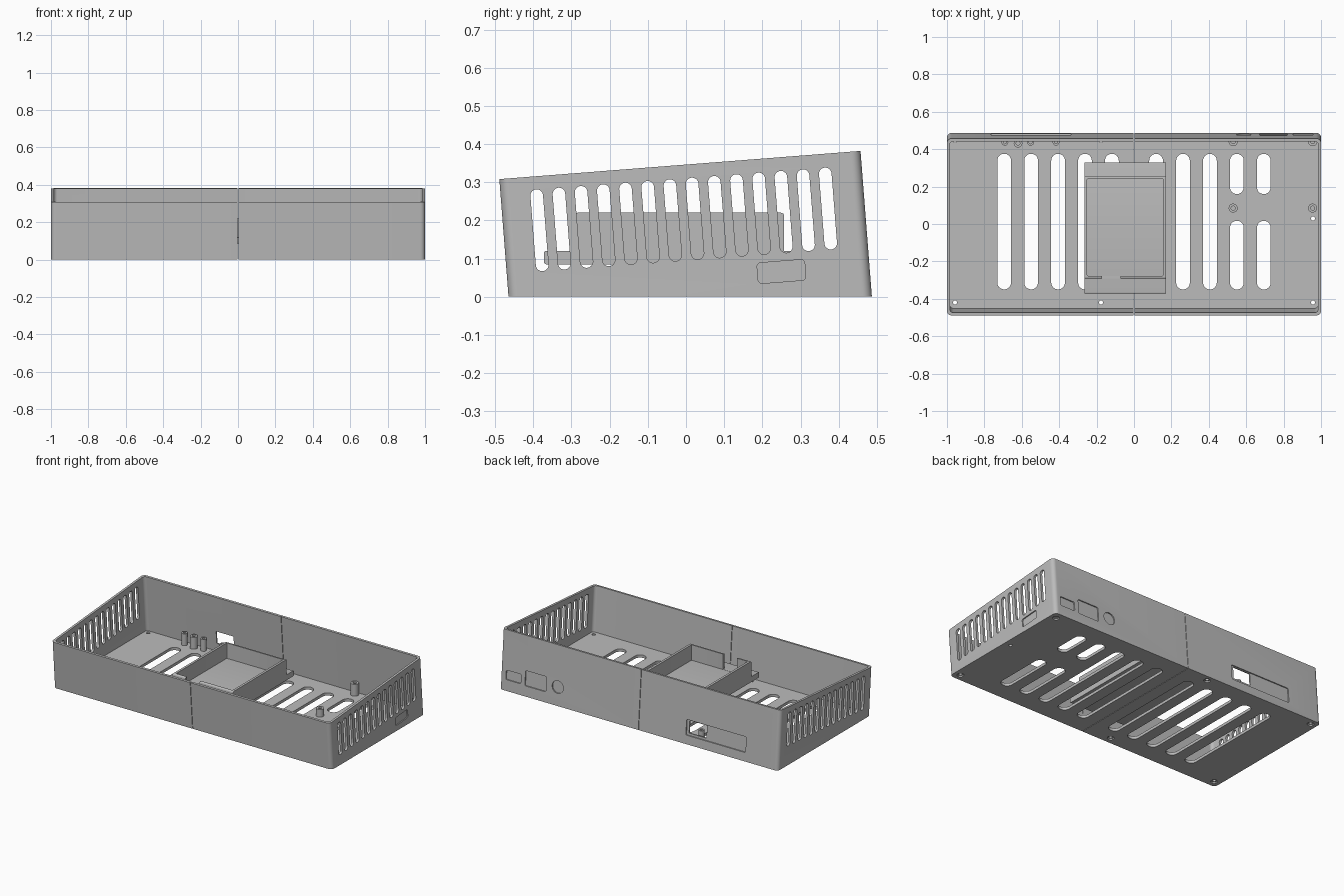
import bpy, bmesh, math

if "Cube" in bpy.data.objects:
    bpy.data.objects.remove(bpy.data.objects["Cube"])

LEAN = 0.078                      # walls lean back, rim slopes up by the same amount
grey = bpy.data.materials.new("plain_grey")
grey.diffuse_color = (0.5, 0.5, 0.5, 1)
grey.use_nodes = True
grey.node_tree.nodes["Principled BSDF"].inputs["Base Color"].default_value = grey.diffuse_color


def rrect(cu, cv, w, h, r, seg=8, tilt=0.0):
    """Rounded rectangle outline around (cu, cv)."""
    pts = []
    for k, (su, sv) in enumerate(((1, 1), (-1, 1), (-1, -1), (1, -1))):
        for i in range(seg + 1):
            a = math.pi / 2 * (k + i / seg)
            u = su * (w / 2 - r) + r * math.cos(a)
            v = sv * (h / 2 - r) + r * math.sin(a)
            pts.append((cu + u * math.cos(tilt) - v * math.sin(tilt),
                        cv + u * math.sin(tilt) + v * math.cos(tilt)))
    return pts


def circle(cu, cv, r, n=24):
    return [(cu + r * math.cos(2 * math.pi * i / n), cv + r * math.sin(2 * math.pi * i / n))
            for i in range(n)]


def prism(bm, outline, axis, t0, t1, lean=0.0):
    """Extrude an outline along an axis, optionally leaning in y with height."""
    rings = []
    for t in (t0, t1):
        ring = []
        for u, v in outline:
            p = {'x': (t, u, v), 'y': (u, t, v), 'z': (u, v, t)}[axis]
            ring.append(bm.verts.new((p[0], p[1] - lean * p[2], p[2])))
        rings.append(ring)
    a, b = rings
    n = len(a)
    faces = [bm.faces.new(a), bm.faces.new(b)]
    for i in range(n):
        faces.append(bm.faces.new((a[i], a[(i + 1) % n], b[(i + 1) % n], b[i])))
    bmesh.ops.recalc_face_normals(bm, faces=faces)
    return rings


def make(name, bm):
    me = bpy.data.meshes.new(name)
    bm.to_mesh(me)
    bm.free()
    ob = bpy.data.objects.new(name, me)
    bpy.context.collection.objects.link(ob)
    me.materials.append(grey)
    return ob


def cut(ob, bm):
    """Subtract a set of non-overlapping cutters."""
    tool = make("cutter", bm)
    bpy.context.view_layer.objects.active = ob
    mod = ob.modifiers.new("cut", 'BOOLEAN')
    mod.operation, mod.solver, mod.object = 'DIFFERENCE', 'EXACT', tool
    bpy.ops.object.modifier_apply(modifier=mod.name)
    bpy.data.objects.remove(tool)


def smooth(ob):
    bpy.ops.object.select_all(action='DESELECT')
    ob.select_set(True)
    bpy.context.view_layer.objects.active = ob
    bpy.ops.object.shade_smooth_by_angle(angle=math.radians(30))


# Case: leaning shell with sloped rim
bm = bmesh.new()
base, rim = prism(bm, rrect(0, 0.011, 2.0, 0.952, 0.025), 'z', 0, 0.3)
for v in rim:
    y0 = v.co.y
    z = (0.308 + LEAN * (y0 + 0.49)) / (1 + LEAN * LEAN)
    v.co.y, v.co.z = y0 - LEAN * z, z
case = make("case_shell", bm)
bm = bmesh.new()
prism(bm, rrect(0, 0.011, 1.97, 0.922, 0.02), 'z', 0.018, 0.6, LEAN)
cut(case, bm)

# Floor vents
bm = bmesh.new()
for i in range(5):
    x = 0.118 + 0.144 * i
    prism(bm, rrect(-x, 0.013, 0.073, 0.725, 0.036), 'z', -0.1, 0.05)
    spans = ((-0.35, 0.375),) if i < 3 else ((-0.35, 0.017), (0.16, 0.375))
    for lo, hi in spans:
        prism(bm, rrect(x, (lo + hi) / 2, 0.073, hi - lo, 0.036), 'z', -0.1, 0.05)
# Screw holes
for x, y in ((-0.957, 0.447), (-0.176, 0.447), (-0.957, -0.42),
             (-0.176, -0.42), (0.957, -0.42), (0.957, 0.03)):
    prism(bm, circle(x, y, 0.011), 'z', -0.1, 0.05)
cut(case, bm)

# Countersinks under the screw holes
bm = bmesh.new()
for x, y in ((-0.957, 0.447), (-0.176, 0.447), (-0.957, -0.42),
             (-0.176, -0.42), (0.957, -0.42), (0.957, 0.44)):
    prism(bm, circle(x, y, 0.02), 'z', -0.1, 0.008)
cut(case, bm)

# Side vents through both end walls
bm = bmesh.new()
for i in range(14):
    f = i / 13
    prism(bm, rrect(-0.384 + 0.756 * f, 0.174 + 0.057 * f, 0.033, 0.215, 0.0164,
                    tilt=LEAN), 'x', -1.2, 1.2)
cut(case, bm)

# Shallow knock-out panels: right end and back wall
bm = bmesh.new()
prism(bm, rrect(0.25, 0.066, 0.125, 0.054, 0.01, tilt=LEAN), 'x', 0.993, 1.1)
Y = 0.480
for x0, x1, z0, z1 in ((0.85, 0.957, 0.07, 0.13), (0.67, 0.82, 0.066, 0.162),
                       (-0.765, -0.337, 0.056, 0.155)):
    prism(bm, rrect((x0 + x1) / 2, (z0 + z1) / 2, x1 - x0, z1 - z0, 0.008),
          'y', Y, Y + 0.1, LEAN)
prism(bm, circle(0.587, 0.118, 0.04, 32), 'y', Y, Y + 0.1, LEAN)
cut(case, bm)

# Open port in the back wall and the centre seam
bm = bmesh.new()
prism(bm, rrect(-0.417, 0.11, 0.125, 0.08, 0.004), 'y', 0.44, 0.6, LEAN)
prism(bm, rrect(0, 0, 0.003, 3, 0.0005, 1), 'z', -0.1, 0.6)
cut(case, bm)
smooth(case)

# Hollow mounting posts, tops following the rim slope
for k, (x, y, r) in enumerate(((0.53, 0.44, 0.024), (0.955, 0.44, 0.024),
                               (0.53, 0.085, 0.024), (0.955, 0.085, 0.024),
                               (-0.69, 0.437, 0.018), (-0.62, 0.432, 0.023),
                               (-0.553, 0.437, 0.018), (-0.417, 0.437, 0.018))):
    top = 0.095 - LEAN * (0.44 - y)
    bm = bmesh.new()
    prism(bm, circle(x, y, r), 'z', 0.016, top)
    post = make("mounting_post_%d" % (k + 1), bm)
    bm = bmesh.new()
    prism(bm, circle(x, y, r * 0.45), 'z', 0.025, 0.2)
    cut(post, bm)
    smooth(post)

# Raised tray: base plate with end flanges
CX, W = -0.0475, 0.435
bm = bmesh.new()
prism(bm, rrect(-0.021, 0.1025, 0.702, 0.035, 0.006, 4), 'x', CX - W / 2, CX + W / 2)
smooth(make("tray_base", bm))

# Tray walls, open at the top with a gap in the front wall
bm = bmesh.new()
prism(bm, rrect(-0.0175, 0.165, 0.549, 0.11, 0.008, 4), 'x', CX - W / 2, CX + W / 2)
walls = make("tray_walls", bm)
bm = bmesh.new()
prism(bm, rrect(CX, -0.0175, W - 0.03, 0.519, 0.004, 3), 'z', 0.05, 0.4)
cut(walls, bm)
bm = bmesh.new()
prism(bm, rrect(-0.122, -0.285, 0.1, 0.06, 0.004, 3), 'z', 0.121, 0.4)
cut(walls, bm)
smooth(walls)
